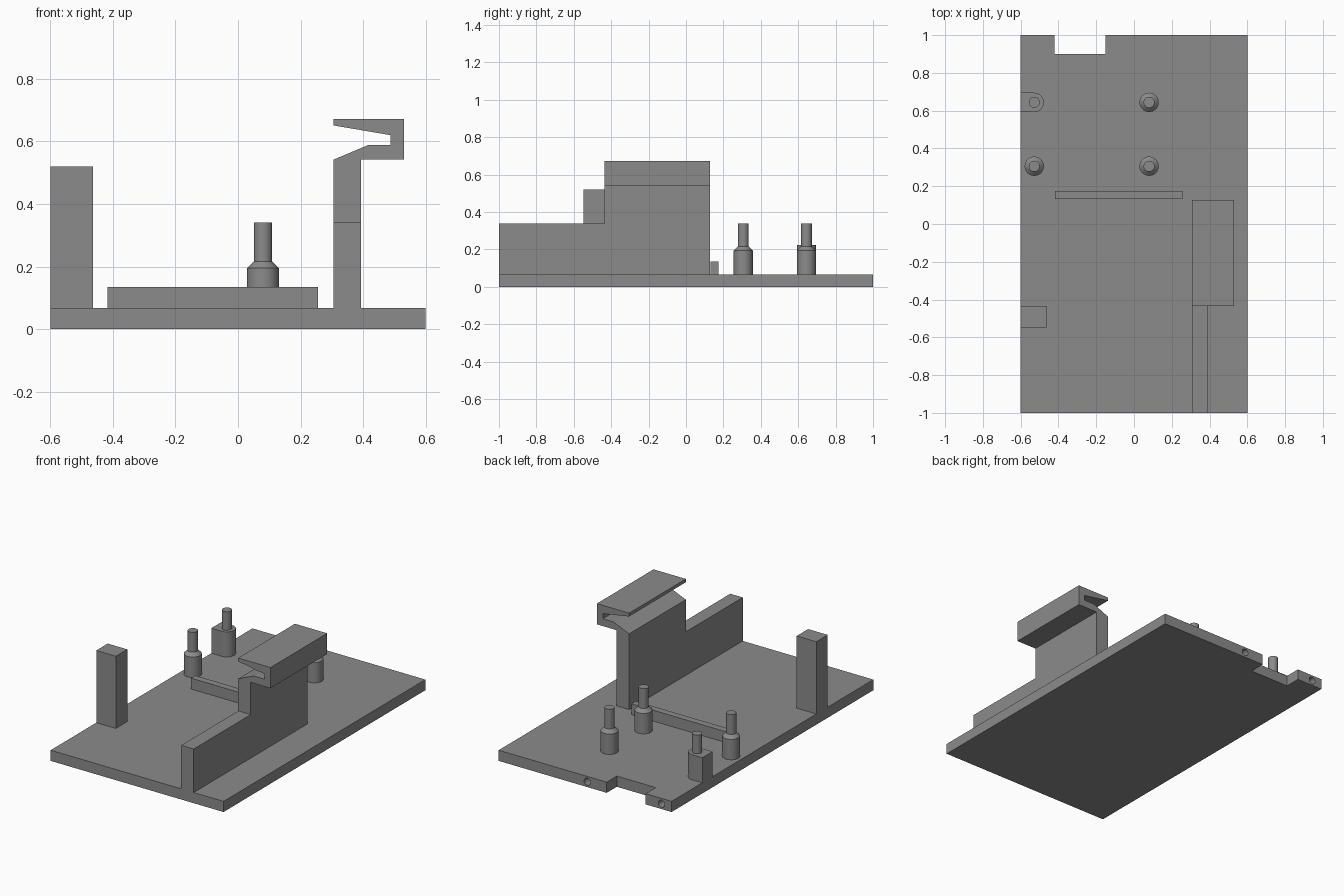
import bpy, bmesh, math
from mathutils import Matrix

if "Cube" in bpy.data.objects:
    bpy.data.objects.remove(bpy.data.objects["Cube"])

T = 0.067  # base plate thickness

grey = bpy.data.materials.new("mid_grey")
grey.diffuse_color = (0.26, 0.26, 0.26, 1)
grey.use_nodes = True
grey.node_tree.nodes["Principled BSDF"].inputs["Base Color"].default_value = grey.diffuse_color


def finish(name, bm, smooth=False):
    bmesh.ops.recalc_face_normals(bm, faces=bm.faces)
    me = bpy.data.meshes.new(name)
    bm.to_mesh(me)
    bm.free()
    ob = bpy.data.objects.new(name, me)
    bpy.context.collection.objects.link(ob)
    me.materials.append(grey)
    if smooth:
        bpy.ops.object.select_all(action='DESELECT')
        ob.select_set(True)
        bpy.context.view_layer.objects.active = ob
        bpy.ops.object.shade_smooth_by_angle(angle=math.radians(30))
    return ob


def prism(name, pts, vec, smooth=False):
    """Extrude a closed 3D outline along vec."""
    bm = bmesh.new()
    face = bm.faces.new([bm.verts.new(p) for p in pts])
    ext = bmesh.ops.extrude_face_region(bm, geom=[face], use_keep_orig=True)
    verts = [v for v in ext['geom'] if isinstance(v, bmesh.types.BMVert)]
    bmesh.ops.translate(bm, verts=verts, vec=vec)
    return finish(name, bm, smooth)


def box(name, x0, x1, y0, y1, z0, z1):
    return prism(name, [(x0, y0, z0), (x1, y0, z0), (x1, y1, z0), (x0, y1, z0)],
                 (0, 0, z1 - z0))


def lathe(name, x, y, profile, n=32):
    """Revolve (radius, z) rings about a vertical axis, with capped ends."""
    bm = bmesh.new()
    rings = [[bm.verts.new((x + r * math.cos(2 * math.pi * i / n),
                            y + r * math.sin(2 * math.pi * i / n), z))
              for i in range(n)] for r, z in profile]
    for a, b in zip(rings, rings[1:]):
        for i in range(n):
            j = (i + 1) % n
            bm.faces.new((a[i], a[j], b[j], b[i]))
    bm.faces.new(rings[0])
    bm.faces.new(rings[-1])
    return finish(name, bm, True)


# Base plate with a notch in the back edge
plate = prism("base_plate", [(x, y, 0) for x, y in (
    (-0.6, -1), (0.6, -1), (0.6, 1), (-0.15, 1), (-0.15, 0.9),
    (-0.42, 0.9), (-0.42, 1), (-0.6, 1))], (0, 0, T))

# Two blind holes drilled into the back edge
for x in (-0.015, -0.53):
    bm = bmesh.new()
    bmesh.ops.create_cone(
        bm, cap_ends=True, segments=24, radius1=0.022, radius2=0.022, depth=0.2,
        matrix=Matrix.Translation((x, 1, T / 2)) @ Matrix.Rotation(math.pi / 2, 4, 'X'))
    cutter = finish("hole_cutter", bm)
    cutter.hide_render = True
    cutter.hide_set(True)
    cut = plate.modifiers.new("hole", 'BOOLEAN')
    cut.operation, cut.solver, cut.object = 'DIFFERENCE', 'EXACT', cutter

# Long wall: low front part, tall rear part topped by a slotted clip
box("low_wall", 0.306, 0.393, -1, -0.435, T, 0.34)
clip = [(0.306, T), (0.393, T), (0.393, 0.542), (0.53, 0.542), (0.53, 0.672),
        (0.306, 0.672), (0.306, 0.651), (0.488, 0.62), (0.488, 0.588),
        (0.415, 0.588), (0.306, 0.542)]
prism("clip_wall", [(x, -0.435, z) for x, z in clip], (0, 0.562, 0))

# Side post and low cross rib
box("side_post", -0.6, -0.464, -0.548, -0.435, T, 0.52)
box("cross_rib", -0.418, 0.256, 0.132, 0.175, T, 0.135)

# Three stepped standoffs
R, PIN = 0.051, 0.029
for x, y in ((-0.528, 0.306), (0.08, 0.306), (0.08, 0.644)):
    lathe("standoff", x, y, [(R, T), (R, 0.195), (PIN, 0.216), (PIN, 0.34)])

# Edge standoff: block with a rounded inner end, and its pin
arc = [math.radians(-90 + 180 * i / 16) for i in range(17)]
outline = [(-0.6, 0.644 + R), (-0.6, 0.644 - R)]
outline += [(-0.528 + R * math.cos(a), 0.644 + R * math.sin(a)) for a in arc]
prism("edge_standoff_block", [(x, y, T) for x, y in outline], (0, 0, 0.224 - T), True)
lathe("edge_standoff_pin", -0.528, 0.644, [(PIN, 0.224), (PIN, 0.34)])
